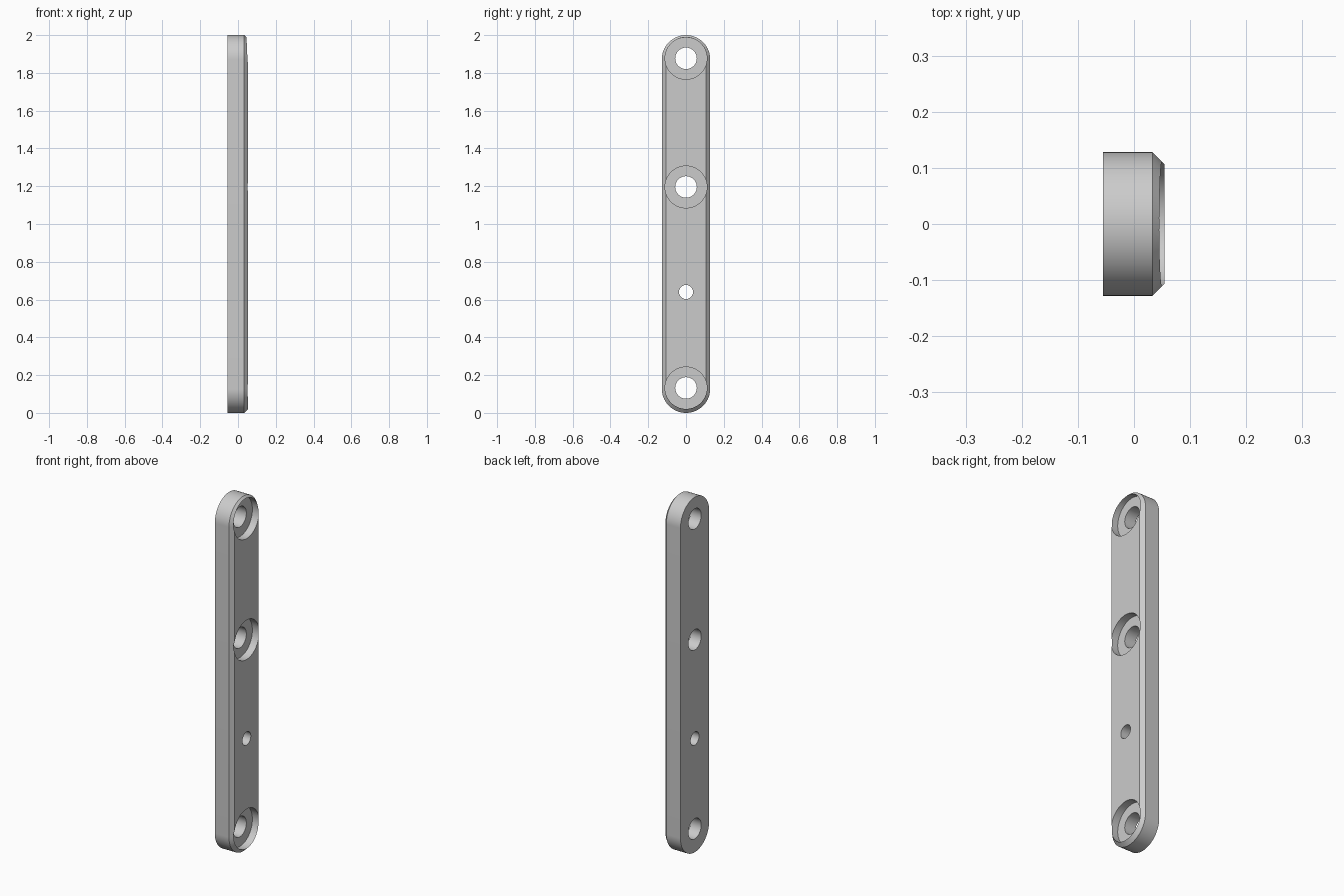
import bpy, bmesh, math
from mathutils import Matrix

if "Cube" in bpy.data.objects:
    bpy.data.objects.remove(bpy.data.objects["Cube"], do_unlink=True)

BACK, FRONT = -0.055, 0.054      # thickness along x
RADIUS, CHAMFER = 0.128, 0.021   # rounded ends and bevelled rim
FLOOR = 0.012                    # bottom of the counterbores
BOLT_HEIGHTS = (0.132, 1.196, 1.877)
ARC = 48

grey = bpy.data.materials.new("Grey metal")
grey.use_nodes = True
grey.diffuse_color = (0.6, 0.6, 0.6, 1)
grey.node_tree.nodes["Principled BSDF"].inputs["Base Color"].default_value = (0.6, 0.6, 0.6, 1)


def make_object(name, bm):
    bmesh.ops.recalc_face_normals(bm, faces=bm.faces)
    mesh = bpy.data.meshes.new(name)
    bm.to_mesh(mesh)
    bm.free()
    mesh.materials.append(grey)
    obj = bpy.data.objects.new(name, mesh)
    bpy.context.collection.objects.link(obj)
    return obj


def slot_ring(bm, x, r):
    """Stadium outline in the yz plane."""
    ring = []
    for centre, start in ((2 - RADIUS, 0), (RADIUS, math.pi)):
        for i in range(ARC + 1):
            a = start + math.pi * i / ARC
            ring.append(bm.verts.new((x, r * math.cos(a), centre + r * math.sin(a))))
    return ring


def add_drill(name, radius, z, x0, x1):
    """Cylinder along x used as a cutter."""
    bm = bmesh.new()
    place = Matrix.Translation(((x0 + x1) / 2, 0, z)) @ Matrix.Rotation(math.pi / 2, 4, 'Y')
    bmesh.ops.create_cone(bm, cap_ends=True, segments=64, radius1=radius,
                          radius2=radius, depth=x1 - x0, matrix=place)
    obj = make_object(name, bm)
    obj.hide_render = True
    return obj


# Bar with rounded ends and one chamfered rim
bm = bmesh.new()
rings = [slot_ring(bm, BACK, RADIUS),
         slot_ring(bm, FRONT - CHAMFER, RADIUS),
         slot_ring(bm, FRONT, RADIUS - CHAMFER)]
for low, high in zip(rings, rings[1:]):
    for i in range(len(low)):
        j = (i + 1) % len(low)
        bm.faces.new((low[i], low[j], high[j], high[i]))
bm.faces.new(rings[0])
bm.faces.new(rings[-1])
bar = make_object("mounting_bar", bm)

# Counterbored bolt holes and the small pin hole
drills = [add_drill("pin_drill", 0.037, 0.64, -0.2, 0.2)]
for z in BOLT_HEIGHTS:
    drills.append(add_drill("counterbore_drill", 0.111, z, FLOOR, 0.2))
    drills.append(add_drill("bolt_drill", 0.057, z, -0.2, 0.2))
for drill in drills:
    cut = bar.modifiers.new(drill.name, 'BOOLEAN')
    cut.operation = 'DIFFERENCE'
    cut.solver = 'EXACT'
    cut.object = drill

# Bake the cuts and remove the cutters
bpy.context.view_layer.update()
graph = bpy.context.evaluated_depsgraph_get()
baked = bpy.data.meshes.new_from_object(bar.evaluated_get(graph))
bar.modifiers.clear()
bar.data = baked
for drill in drills:
    bpy.data.objects.remove(drill, do_unlink=True)

# Smooth curves, crisp edges
bpy.ops.object.select_all(action='DESELECT')
bar.select_set(True)
bpy.context.view_layer.objects.active = bar
bpy.ops.object.shade_smooth_by_angle(angle=math.radians(30))
